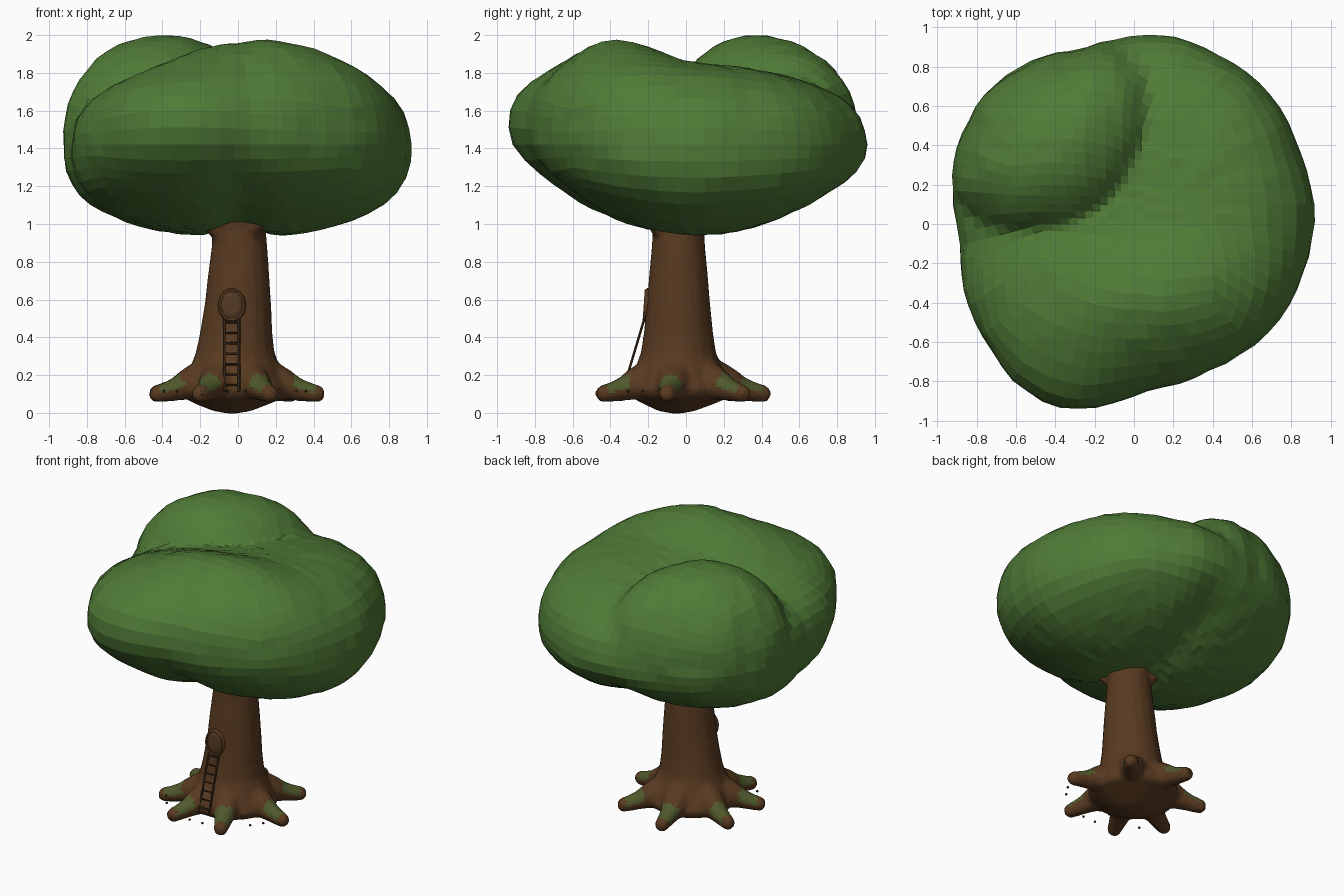
import bpy, bmesh, math, random
from mathutils import Vector
from mathutils.bvhtree import BVHTree

if "Cube" in bpy.data.objects:
    bpy.data.objects.remove(bpy.data.objects["Cube"])

random.seed(4)
CX, CY = -0.02, -0.03          # centre of the root ring


def material(name, col):
    m = bpy.data.materials.new(name)
    m.diffuse_color = (*col, 1)
    m.use_nodes = True
    m.node_tree.nodes["Principled BSDF"].inputs["Base Color"].default_value = m.diffuse_color
    return m


LEAF = material("leaf green", (0.08, 0.2, 0.038))
BARK = material("bark brown", (0.1, 0.043, 0.015))
MOSS = material("moss green", (0.078, 0.1, 0.025))
WOOD = material("door wood", (0.085, 0.04, 0.016))
DARK = material("dark wood", (0.055, 0.027, 0.011))


def finish(name, bm, *mats):
    bmesh.ops.recalc_face_normals(bm, faces=bm.faces)
    me = bpy.data.meshes.new(name)
    bm.to_mesh(me)
    bm.free()
    for m in mats:
        me.materials.append(m)
    ob = bpy.data.objects.new(name, me)
    bpy.context.collection.objects.link(ob)
    return ob


def quad_sphere(cuts):
    bm = bmesh.new()
    bmesh.ops.create_cube(bm, size=2)
    bmesh.ops.subdivide_edges(bm, edges=bm.edges[:], cuts=cuts, use_grid_fill=True)
    for v in bm.verts:
        v.co = Vector([math.tan(c * math.pi / 4) for c in v.co]).normalized()
    return bm


def skin(bm, rings):
    """Bridge equal-length loops of points with quads and cap the ends."""
    loops = [[bm.verts.new(p) for p in r] for r in rings]
    n = len(loops[0])
    for a, b in zip(loops, loops[1:]):
        for i in range(n):
            bm.faces.new((a[i], a[(i + 1) % n], b[(i + 1) % n], b[i]))
    bm.faces.new(loops[0][::-1])
    bm.faces.new(loops[-1])


def tube(bm, pts, radii, n=8):
    pts = [Vector(p) for p in pts]
    rings = []
    for i, (p, r) in enumerate(zip(pts, radii)):
        d = (pts[min(i + 1, len(pts) - 1)] - pts[max(i - 1, 0)]).normalized()
        u = d.cross(Vector((0, 0, 1)) if abs(d.z) < 0.9 else Vector((1, 0, 0))).normalized()
        w = d.cross(u)
        rings.append([p + r * (math.cos(t) * u + math.sin(t) * w)
                      for t in (2 * math.pi * (k + 0.5) / n for k in range(n))])
    skin(bm, rings)


def plan(points, cx=0, cy=0):
    """Radius as a function of angle for a closed plan outline."""
    p = sorted((math.atan2(y - cy, x - cx), math.hypot(x - cx, y - cy)) for x, y in points)
    p = [(p[-1][0] - 2 * math.pi, p[-1][1])] + p + [(p[0][0] + 2 * math.pi, p[0][1])]

    def radius(a):
        for (a0, r0), (a1, r1) in zip(p, p[1:]):
            if a0 <= a <= a1:
                return r0 + (r1 - r0) * (a - a0) / (a1 - a0)
    return radius


# --- Canopy: a broad cushion and a back left lobe, fused under one skin ---
main_plan = plan([(-0.92, 0.13), (-0.85, 0.5), (-0.6, 0.78), (-0.3, 0.88), (-0.1, 0.94),
                  (0.23, 0.955), (0.36, 0.89), (0.7, 0.65), (0.85, 0.35), (0.92, 0.1),
                  (0.9, -0.1), (0.8, -0.4), (0.63, -0.6), (0.42, -0.73), (0.05, -0.85),
                  (-0.28, -0.95), (-0.43, -0.92), (-0.62, -0.8), (-0.75, -0.6),
                  (-0.86, -0.38), (-0.88, -0.1)])
LX, LY = -0.4, 0.36
lobe_plan = plan([(-0.92, 0.15), (-0.85, 0.5), (-0.6, 0.78), (-0.3, 0.88), (-0.08, 0.92),
                  (0.1, 0.8), (0.16, 0.58), (0.1, 0.32), (0, 0.14), (-0.15, 0),
                  (-0.45, -0.09), (-0.75, -0.04)], LX, LY)

main = quad_sphere(20)
for v in main.verts:
    d = v.co.copy()
    a = math.atan2(d.y, d.x)
    r = main_plan(a) * math.hypot(d.x, d.y)
    x, y = r * math.cos(a), r * math.sin(a)
    s = abs(d.z) ** 0.78
    mid = 1.38 + (-0.14 * y if y < 0 else 0.02 * y)
    if d.z > 0:
        top = 0.43 + 0.15 * math.exp(-((x - 0.1) / 0.5) ** 2 - ((y + 0.42) / 0.32) ** 2)
        top += 0.11 * max(0, min(1, x / 0.65))
        z = mid + s * top
    else:
        low = 0.925 + 0.27 * (y - 0.1) ** 2 + 0.06 * math.exp(-(x / 0.14) ** 2)
        z = mid - s * (mid - low)
    v.co = (x, y, z)

lobe = quad_sphere(20)
for v in lobe.verts:
    d = v.co.copy()
    a = math.atan2(d.y, d.x)
    r = lobe_plan(a) * math.hypot(d.x, d.y)
    h = 0.57 * d.z ** 0.88 if d.z > 0 else -0.3 * abs(d.z)
    v.co = (LX + r * math.cos(a), LY + r * math.sin(a), 1.43 + h)

trees = [BVHTree.FromBMesh(b) for b in (main, lobe)]
core = Vector((-0.1, 0.1, 1.42))


def reach(d):
    """Farthest surface distance along a ray leaving the canopy core."""
    best = 0
    for t in trees:
        o = core.copy() + d * 2.5
        hit = t.ray_cast(o, -d)
        if hit[0] is not None:
            best = max(best, 2.5 - hit[3])
    return best


bm = quad_sphere(17)
for v in bm.verts:
    v.co = core + v.co * (reach(v.co.copy()) + random.uniform(-0.006, 0.008))
bmesh.ops.smooth_vert(bm, verts=bm.verts, factor=0.3, use_axis_x=True, use_axis_y=True,
                      use_axis_z=True)
main.free()
lobe.free()
finish("canopy", bm, LEAF)

# --- Trunk: lathe with a bowl-shaped underside and flared foot (x, y, radius, z) ---
profile = [(-.03, -.05, .02, -.004), (-.03, -.05, .1, .01), (-.03, -.04, .19, .045),
           (-.02, -.03, .28, .085), (-.02, -.03, .3, .13), (-.02, -.035, .27, .19),
           (-.015, -.04, .236, .25), (-.015, -.04, .209, .32), (-.01, -.04, .193, .42),
           (0, -.04, .176, .58), (.003, -.04, .164, .72), (.008, -.04, .148, .88),
           (.005, -.04, .144, .96), (0, -.04, .155, 1.03), (0, -.04, .16, 1.15)]
bm = bmesh.new()
skin(bm, [[(cx + r * math.cos(t), cy + r * 0.96 * math.sin(t), z)
           for t in (2 * math.pi * k / 18 for k in range(18))] for cx, cy, r, z in profile])

# --- Roots: tapered knobbly toes ---
path = [(.1, .19, .1), (.2, .178, .1), (.27, .148, .086), (.33, .127, .065),
        (.38, .114, .056), (.425, .105, .05), (.46, .1, .046), (.483, .1, .028)]
for deg in (-114, -65, -9, 48, 100, 157, 204):
    c, s = math.cos(math.radians(deg)), math.sin(math.radians(deg))
    tube(bm, [(CX + r * c, CY + r * s, z) for r, z, _ in path], [p[2] for p in path], 10)

# --- Branch stubs under the canopy ---
for deg in (205, -50, 135):
    c, s = math.cos(math.radians(deg)), math.sin(math.radians(deg))
    tube(bm, [(r * c, -.04 + r * s, z) for r, z in ((.07, .93), (.14, .98), (.2, 1.03), (.24, 1.1))],
         (.055, .047, .037, .033))

# --- Fuse trunk, roots and stubs into one body, then colour the moss ---
rough = finish("trunk_rough", bm, BARK, MOSS)
mod = rough.modifiers.new("fuse", 'REMESH')
mod.mode, mod.voxel_size = 'VOXEL', 0.016
mod = rough.modifiers.new("soften", 'SMOOTH')
mod.factor, mod.iterations = 0.5, 5
mod = rough.modifiers.new("facet", 'DECIMATE')
mod.ratio = 0.35
body = bpy.data.meshes.new_from_object(rough.evaluated_get(bpy.context.evaluated_depsgraph_get()))
bpy.data.objects.remove(rough)
body.name = "trunk"
body.materials.clear()
body.materials.append(BARK)
body.materials.append(MOSS)
bpy.context.collection.objects.link(bpy.data.objects.new("trunk", body))
for f in body.polygons:
    r = math.hypot(f.center.x - CX, f.center.y - CY)
    mossy = f.center.z > 0.1 and f.normal.z > 0.05 and 0.325 < r < 0.44
    f.material_index = 1 if mossy else 0
    f.use_smooth = False

# --- Oval door with a rounded rim, leaning with the trunk ---
DX, DZ = -0.033, 0.57


def oval(w, h, y):
    return [(DX + w * math.cos(t), y + 0.07 * h * math.sin(t), DZ + h * math.sin(t))
            for t in (2 * math.pi * k / 20 for k in range(20))]


bm = bmesh.new()
skin(bm, [oval(.075, .09, -.15), oval(.075, .09, -.212), oval(.068, .082, -.224),
          oval(.058, .072, -.222), oval(.056, .07, -.2)])
finish("door_rim", bm, BARK)
bm = bmesh.new()
skin(bm, [oval(.057, .071, -.17), oval(.057, .071, -.214), oval(.04, .05, -.222)])
finish("door", bm, WOOD)

# --- Ladder leaning from the ground to the door ---
bm = bmesh.new()
foot, head = Vector((0, -.335, .115)), Vector((0, -.22, .5))
left, right = Vector((-.073, 0, 0)), Vector((.005, 0, 0))
for side in (left, right):
    tube(bm, [foot + side, head + side], (.0075, .0075), 6)
for i in range(7):
    p = foot.lerp(head, (i + 0.6) / 7)
    tube(bm, [p + left, p + right], (.006, .006), 6)
finish("ladder", bm, DARK)

# --- Small pebbles between the front roots ---
bm = bmesh.new()
for deg in (-150, -135, -95, -82, -40, -28):
    a = math.radians(deg)
    ball = bmesh.ops.create_icosphere(bm, subdivisions=1, radius=0.009)["verts"]
    bmesh.ops.translate(bm, verts=ball,
                        vec=(CX + .43 * math.cos(a), CY + .43 * math.sin(a), .115))
finish("pebbles", bm, DARK)
